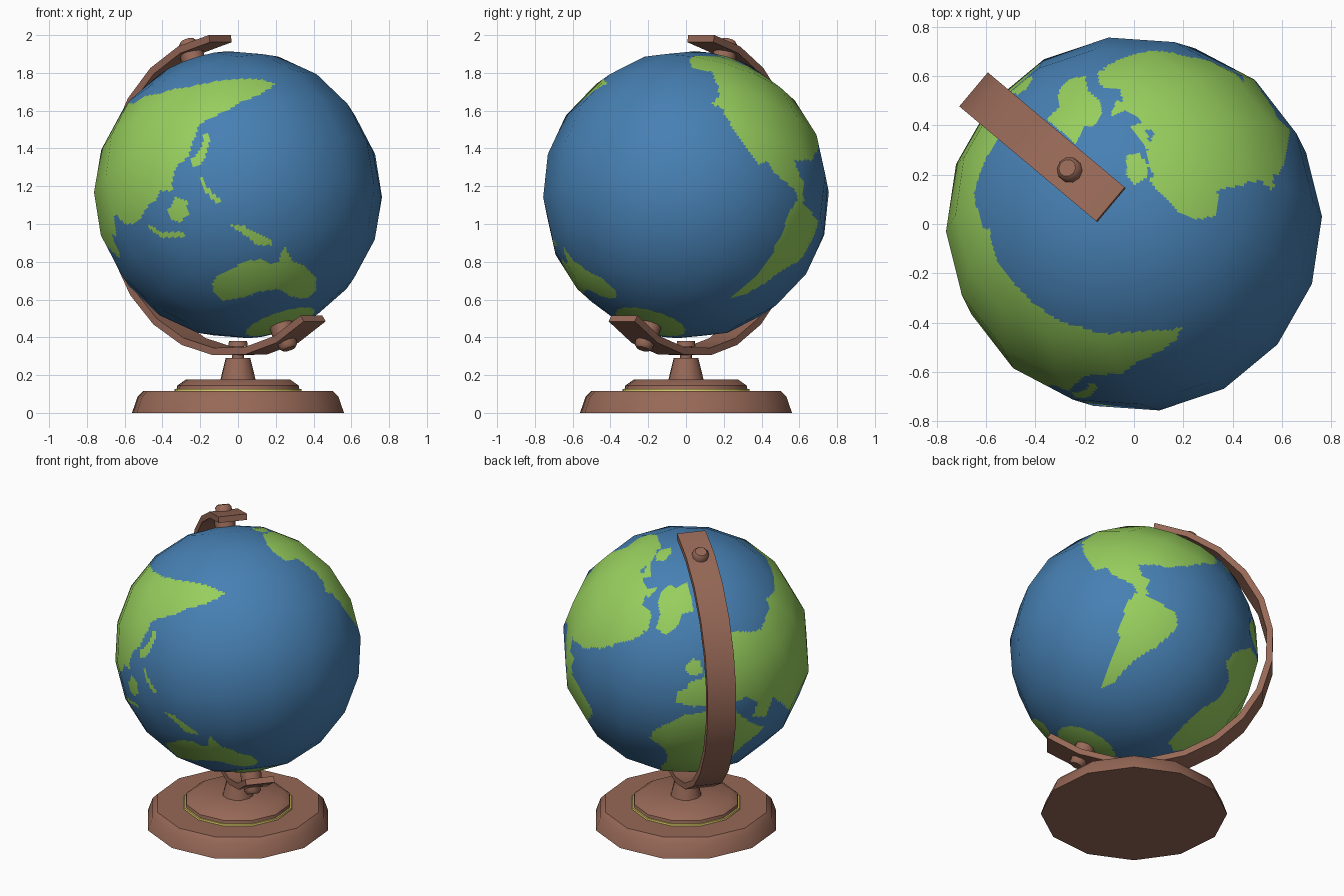
import bpy, bmesh, math
from mathutils import Matrix, Vector

rad = math.radians
C = Vector((0, 0, 1.155))
R = 0.763
TILT = Matrix.Translation(C) @ Matrix.Rotation(rad(140), 4, 'Z') @ Matrix.Rotation(rad(23.4), 4, 'Y')


def material(name, rgb):
    m = bpy.data.materials.new(name)
    m.diffuse_color = (*rgb, 1)
    return m


sea = material("sea_blue", (0.062, 0.215, 0.45))
land = material("land_green", (0.31, 0.62, 0.11))
wood = material("brown_wood", (0.31, 0.14, 0.095))
gold = material("gold_trim", (0.68, 0.58, 0.13))


def finish(bm, name, mats, matrix=Matrix(), angle=40):
    bmesh.ops.recalc_face_normals(bm, faces=bm.faces)
    bm.transform(matrix)
    me = bpy.data.meshes.new(name)
    bm.to_mesh(me)
    bm.free()
    for m in mats:
        me.materials.append(m)
    ob = bpy.data.objects.new(name, me)
    bpy.context.collection.objects.link(ob)
    bpy.ops.object.select_all(action='DESELECT')
    ob.select_set(True)
    bpy.context.view_layer.objects.active = ob
    bpy.ops.object.shade_smooth_by_angle(angle=rad(angle))
    return ob


def lathe(name, profile, sides, mat, matrix=Matrix()):
    """Closed turned solid from (radius, height) points."""
    bm = bmesh.new()
    rings = [[bm.verts.new((r * math.cos(2 * math.pi * i / sides), r * math.sin(2 * math.pi * i / sides), z))
              for i in range(sides)] for r, z in profile]
    for a, b in zip(rings, rings[1:]):
        for i in range(sides):
            j = (i + 1) % sides
            bm.faces.new((a[i], a[j], b[j], b[i]))
    bm.faces.new(rings[0])
    bm.faces.new(rings[-1])
    return finish(bm, name, [mat], matrix)


# Stand
turn = Matrix.Rotation(rad(140), 4, 'Z')
lathe("base", [(0.57, 0), (0.54, 0.085), (0.51, 0.115)], 12, wood, turn)
lathe("base_trim", [(0.343, 0.112), (0.34, 0.126)], 12, gold, turn)
lathe("base_step", [(0.333, 0.11), (0.326, 0.145), (0.28, 0.177)], 12, wood, turn)
lathe("base_post", [(0.096, 0.17), (0.066, 0.29)], 12, wood, turn)
lathe("post_bolt", [(0.032, 0.28), (0.032, 0.36)], 10, wood, turn)
lathe("post_nut", [(0.052, 0.352), (0.048, 0.38)], 10, wood, turn)

# Curved arm, 14 straight steps around the tilted globe
bm = bmesh.new()
rows = []
for i in range(15):
    t = rad(-15 + 15 * i)
    rows.append([bm.verts.new((r * math.sin(t), y, -r * math.cos(t)))
                 for r, y in ((0.816, -0.09), (0.855, -0.09), (0.855, 0.09), (0.816, 0.09))])
for a, b in zip(rows, rows[1:]):
    for k in range(4):
        bm.faces.new((a[k], a[k - 1], b[k - 1], b[k]))
bm.faces.new(rows[0])
bm.faces.new(rows[-1])
finish(bm, "arm", [wood], TILT)

# Axle pins at both poles
for name, flip in (("top", 0), ("bottom", 180)):
    m = TILT @ Matrix.Rotation(rad(flip), 4, 'X')
    lathe(name + "_pin", [(0.064, 0.73), (0.064, 0.82)], 10, wood, m)
    lathe(name + "_pin_head", [(0.052, 0.84), (0.05, 0.875), (0.036, 0.89)], 10, wood, m)


# Land outlines, each drawn as a stencil seen from one direction (azimuth, elevation)
def view(az, el):
    a, e = rad(az), rad(el)
    return (Vector((-math.sin(a), math.cos(a), 0)),
            Vector((-math.sin(e) * math.cos(a), -math.sin(e) * math.sin(a), math.cos(e))),
            Vector((math.cos(e) * math.cos(a), math.cos(e) * math.sin(a), math.sin(e))))


FRONT, RIGHT, TOP = view(-90, 0), view(0, 0), view(-90, 90)
BACK_LEFT, BACK_RIGHT, BACK_LOW = view(125, 25), view(50, -25), view(140, -30)
Z = C.z
stencils = []


def stencil(v, pts, drop=0.0):
    stencils.append((v, [(x, y - drop) for x, y in pts]))


# east Asia
stencil(FRONT, [(.19, 1.735), (.155, 1.76), (.03, 1.77), (-.07, 1.75), (-.2, 1.725), (-.36, 1.69), (-.55, 1.65),
                (-.8, 1.6), (-.8, .95), (-.69, .94), (-.69, 1.035), (-.65, 1.05), (-.615, 1.0), (-.57, .99),
                (-.53, 1.02), (-.51, 1.07), (-.45, 1.12), (-.41, 1.2), (-.4, 1.28), (-.33, 1.31), (-.27, 1.36),
                (-.24, 1.45), (-.21, 1.53), (-.15, 1.57), (-.05, 1.61), (.02, 1.66), (.12, 1.7)], Z)
# east Asian islands
stencil(FRONT, [(-.17, 1.49), (-.155, 1.44), (-.17, 1.38), (-.2, 1.32), (-.25, 1.3), (-.25, 1.35), (-.2, 1.4),
                (-.185, 1.48)], Z)
stencil(FRONT, [(-.2, 1.26), (-.17, 1.2), (-.09, 1.12), (-.1, 1.105), (-.15, 1.13), (-.19, 1.2)], Z)
stencil(FRONT, [(-.34, 1.14), (-.28, 1.12), (-.27, 1.05), (-.31, 1.01), (-.37, 1.02), (-.38, 1.07)], Z)
stencil(FRONT, [(-.5, 1.0), (-.42, .96), (-.29, .95), (-.29, .925), (-.4, .925), (-.48, .97)], Z)
stencil(FRONT, [(-.04, .99), (.03, .985), (.1, .95), (.17, .92), (.19, .885), (.14, .885), (.09, .89), (.05, .93),
                (-.01, .965)], Z)
# southern continent
stencil(FRONT, [(-.14, .67), (-.12, .71), (-.05, .75), (.03, .79), (.12, .81), (.18, .78), (.22, .8), (.25, .88),
                (.29, .8), (.36, .77), (.42, .71), (.42, .64), (.37, .6), (.28, .61), (.22, .65), (.12, .635),
                (.01, .6), (-.08, .59), (-.13, .63)], Z)
# north Asia
stencil(TOP, [(.2, -.43), (.06, -.44), (-.14, -.45), (-.3, -.405), (-.42, -.325), (-.55, -.18), (-.62, -.04),
              (-.66, .13), (-.61, .3), (-.55, .41), (-.8, .5), (-.9, -.3), (-.5, -.8), (-.35, -.67), (-.23, -.63),
              (-.17, -.59), (-.02, -.535), (.16, -.47)])
# northern island
stencil(TOP, [(-.31, .54), (-.27, .595), (-.2, .605), (-.19, .55), (-.14, .51), (-.13, .45), (-.16, .4), (-.2, .4),
              (-.24, .33), (-.36, .43), (-.31, .48)])
# North America and its arctic islands
stencil(TOP, [(-.15, .63), (-.06, .66), (.02, .68), (.06, .71), (.16, .71), (.27, .68), (.39, .63), (.47, .575),
              (.52, .47), (.555, .405), (.54, .37), (.47, .36), (.41, .325), (.36, .285), (.32, .285), (.33, .2),
              (.35, .1), (.33, .03), (.25, .02), (.18, .05), (.14, .1), (.07, .165), (.07, .19), (.12, .24),
              (.12, .42), (.08, .47), (0, .49), (0, .53), (.06, .58), (-.06, .56), (-.14, .57)])
stencil(TOP, [(-.1, .44), (-.04, .47), (0, .46), (-.02, .5), (-.07, .51)])
stencil(TOP, [(-.02, .4), (.05, .42), (.05, .37), (.09, .3), (.05, .31), (.02, .36)])
stencil(TOP, [(-.03, .28), (.02, .29), (.06, .24), (.05, .19), (0, .16), (-.03, .2)])
stencil(BACK_LEFT, [(-.29, .675), (-.19, .69), (-.18, .6), (-.21, .55), (-.28, .49), (-.25, .38), (-.26, .3),
                    (-.29, .2), (-.26, .1), (-.31, .07), (-.36, .05), (-.46, .04), (-.55, .02), (-.62, 0),
                    (-.7, .06), (-.76, .2), (-.7, .35), (-.55, .53), (-.45, .6)])
# both Americas from the east side
stencil(RIGHT, [(.25, 1.74), (.27, 1.7), (.3, 1.66), (.335, 1.555), (.37, 1.42), (.43, 1.355), (.485, 1.265),
                (.56, 1.22), (.6, 1.13), (.565, 1.08), (.52, .97), (.51, .89), (.41, .76), (.31, .655), (.24, .6),
                (.33, .62), (.47, .71), (.6, .8), (.67, .89), (.69, 1.0), (.68, 1.07), (.63, 1.105), (.635, 1.2),
                (.6, 1.28), (.54, 1.3), (.545, 1.37), (.63, 1.39), (.68, 1.4), (.66, 1.5), (.55, 1.68),
                (.45, 1.74)], Z)
stencil(BACK_RIGHT, [(0, .27), (.06, .28), (.12, .24), (.2, .2), (.26, .17), (.27, .09), (.22, .02), (.15, -.01),
                     (.07, -.04), (-.02, -.1), (-.1, -.17), (-.16, -.27), (-.18, -.24), (-.12, -.13), (-.08, -.04),
                     (-.1, .05), (-.07, .12), (-.03, .22)])
stencil(BACK_RIGHT, [(-.19, .66), (-.14, .52), (-.1, .44), (-.05, .37), (.02, .33), (.07, .28), (.09, .29),
                     (.06, .35), (.11, .38), (.05, .41), (.03, .48), (.1, .52), (.16, .5), (.2, .46), (.24, .52),
                     (.35, .5), (.48, .51), (.46, .6), (.3, .7), (0, .72), (-.15, .69)])
# western islands, Europe with west Asia, Africa
stencil(BACK_LEFT, [(-.01, -.12), (.04, -.06), (.09, -.08), (.1, -.15), (.03, -.17)])
stencil(BACK_LEFT, [(-.07, -.33), (-.06, -.27), (0, -.25), (.03, -.2), (.1, -.19), (.15, -.1), (.2, 0), (.26, .09),
                    (.31, .11), (.44, .1), (.52, .16), (.57, .3), (.59, .42), (.62, .46), (.8, .3), (.8, -.2),
                    (.71, -.27), (.66, -.4), (.6, -.34), (.55, -.3), (.5, -.42), (.42, -.42), (.44, -.33),
                    (.38, -.3), (.3, -.33), (.2, -.34), (.05, -.36)])
stencil(BACK_LOW, [(-.39, .02), (-.38, .1), (-.3, .2), (-.22, .27), (-.07, .31), (.12, .28), (.22, .17), (.33, .06),
                   (.22, -.05), (.12, -.2), (.1, -.35), (0, -.5), (-.1, -.52), (-.23, -.42), (-.27, -.3),
                   (-.26, -.12), (-.3, -.03)])

boxes = [(min(x for x, _ in p), max(x for x, _ in p), min(y for _, y in p), max(y for _, y in p))
         for _, p in stencils]


def inside(poly, x, y):
    hit = False
    x0, y0 = poly[-1]
    for x1, y1 in poly:
        if (y1 > y) != (y0 > y) and x < (x0 - x1) * (y - y1) / (y0 - y1) + x1:
            hit = not hit
        x0, y0 = x1, y1
    return hit


south = -(TILT.to_3x3() @ Vector((0, 0, 1)))


def is_land(p):
    if p.dot(south) > math.cos(rad(14.5)) * R:  # polar cap
        return True
    for (v, poly), (xa, xb, ya, yb) in zip(stencils, boxes):
        if p.dot(v[2]) > 0.02:
            x, y = p.dot(v[0]), p.dot(v[1])
            if xa < x < xb and ya < y < yb and inside(poly, x, y):
                return True
    return False


# Globe: coarse ball, finely cut so the land outlines fall on face edges
bm = bmesh.new()
bmesh.ops.create_uvsphere(bm, u_segments=16, v_segments=10, radius=R)
bmesh.ops.subdivide_edges(bm, edges=bm.edges[:], cuts=17, use_grid_fill=True)
globe = finish(bm, "globe", [sea, land], TILT, 60)
me = globe.data
for f in me.polygons:
    f.material_index = int(is_land((f.center - C).normalized() * R))
me.normals_split_custom_set_from_vertices([(v.co - C).normalized() for v in me.vertices])
